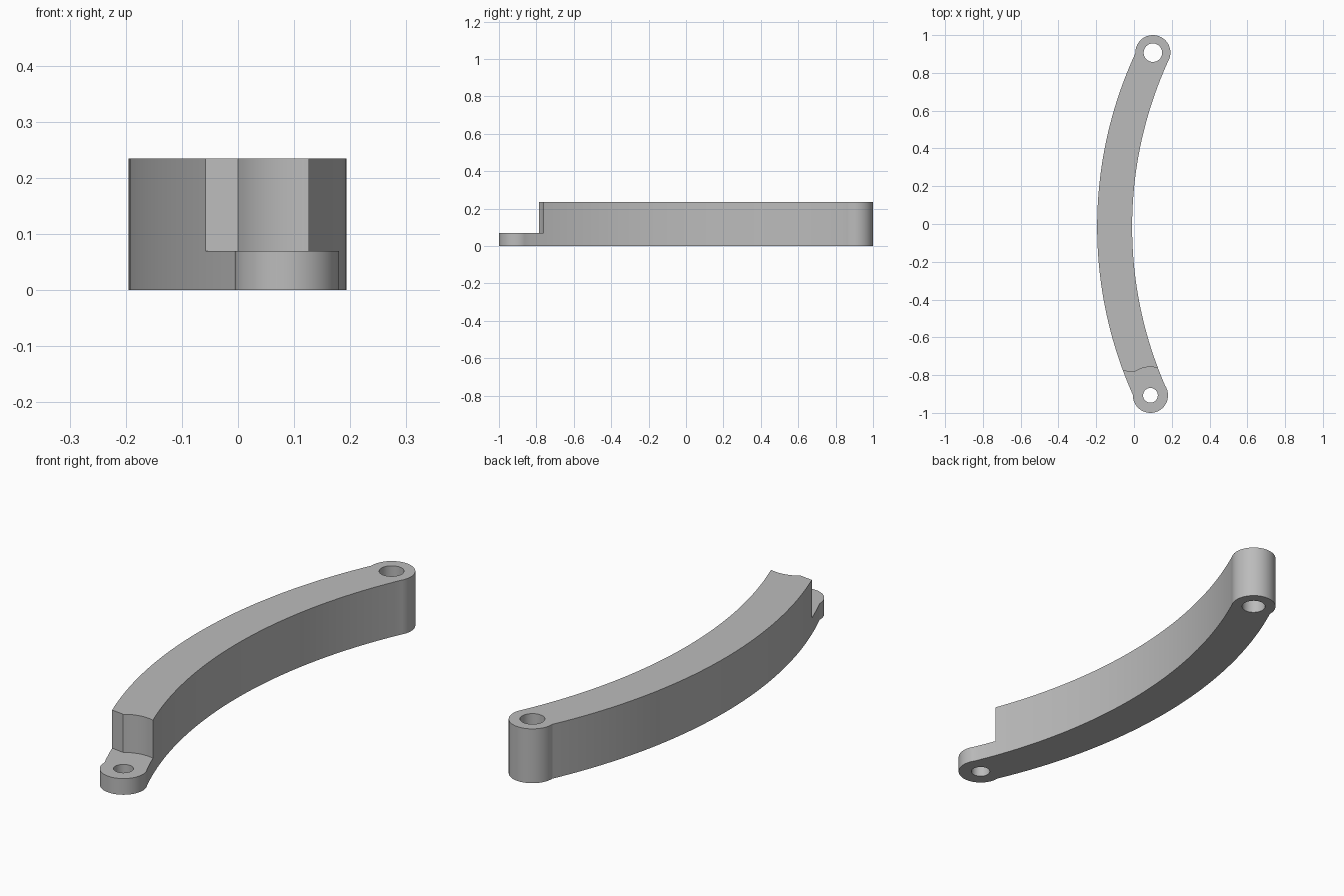
import bpy, bmesh, math
from math import sin, cos, sqrt, pi

cube = bpy.data.objects.get("Cube")
if cube:
    bpy.data.objects.remove(cube)

HEIGHT, STEP = 0.235, 0.07
BOSS_R = 0.093
REAR, FRONT = (0.1, 0.907), (0.087, -0.907)

grey = bpy.data.materials.new("plain grey")
grey.use_nodes = True
GREY = (0.5, 0.5, 0.5, 1)
grey.diffuse_color = GREY
grey.node_tree.nodes["Principled BSDF"].inputs["Base Color"].default_value = GREY


def prism(name, outline, z0, z1):
    """Extrude a flat outline between two heights."""
    bm = bmesh.new()
    face = bm.faces.new([bm.verts.new((x, y, z0)) for x, y in outline])
    new = bmesh.ops.extrude_face_region(bm, geom=[face])["geom"]
    bmesh.ops.translate(bm, vec=(0, 0, z1 - z0),
                        verts=[v for v in new if isinstance(v, bmesh.types.BMVert)])
    bmesh.ops.recalc_face_normals(bm, faces=bm.faces)
    mesh = bpy.data.meshes.new(name)
    bm.to_mesh(mesh)
    bm.free()
    mesh.materials.append(grey)
    obj = bpy.data.objects.new(name, mesh)
    bpy.context.collection.objects.link(obj)
    return obj


def circle(centre, r, n=64):
    return [(centre[0] + r * cos(2 * pi * i / n), centre[1] + r * sin(2 * pi * i / n))
            for i in range(n)]


def bow(left, r, y0, y1, n=48):
    """Arc bulging towards -x, its leftmost point at x = left."""
    mid = -0.015
    a0, a1 = math.asin((y0 - mid) / r), math.asin((y1 - mid) / r)
    angles = [a0 + (a1 - a0) * i / n for i in range(n + 1)]
    return [(left + r - r * cos(a), mid + r * sin(a)) for a in angles]


def combine(target, tool, operation):
    mod = target.modifiers.new(tool.name, "BOOLEAN")
    mod.operation, mod.object, mod.solver = operation, tool, "EXACT"
    bpy.context.view_layer.objects.active = target
    bpy.ops.object.modifier_apply(modifier=mod.name)
    bpy.data.objects.remove(tool)


# Curved arm with a round boss at each end
arm = prism("curved_arm", bow(-0.195, 2.19, -0.945, 0.945) + bow(-0.01, 2.11, 0.87, -0.87),
            0, HEIGHT)
for name, centre in (("rear_boss", REAR), ("front_boss", FRONT)):
    combine(arm, prism(name, circle(centre, BOSS_R), 0, HEIGHT), "UNION")

# Step over the front boss, scooped concentric with its hole
scoop = []
for i in range(25):
    x = 0.19 - 0.19 * i / 24
    scoop.append((x, FRONT[1] + sqrt(0.15 ** 2 - (x - FRONT[0]) ** 2)))
step = [(-0.3, -1.2), (0.3, -1.2), (0.3, -0.8)] + scoop + [(-0.06, -0.777), (-0.3, -0.777)]
combine(arm, prism("step_cutter", step, STEP, 0.5), "DIFFERENCE")

# Pivot holes
for name, centre, r in (("rear_hole", REAR, 0.049), ("front_hole", FRONT, 0.039)):
    combine(arm, prism(name, circle(centre, r, 48), -0.1, 0.5), "DIFFERENCE")

bpy.ops.object.select_all(action="DESELECT")
arm.select_set(True)
bpy.context.view_layer.objects.active = arm
bpy.ops.object.shade_smooth_by_angle(angle=math.radians(20))
